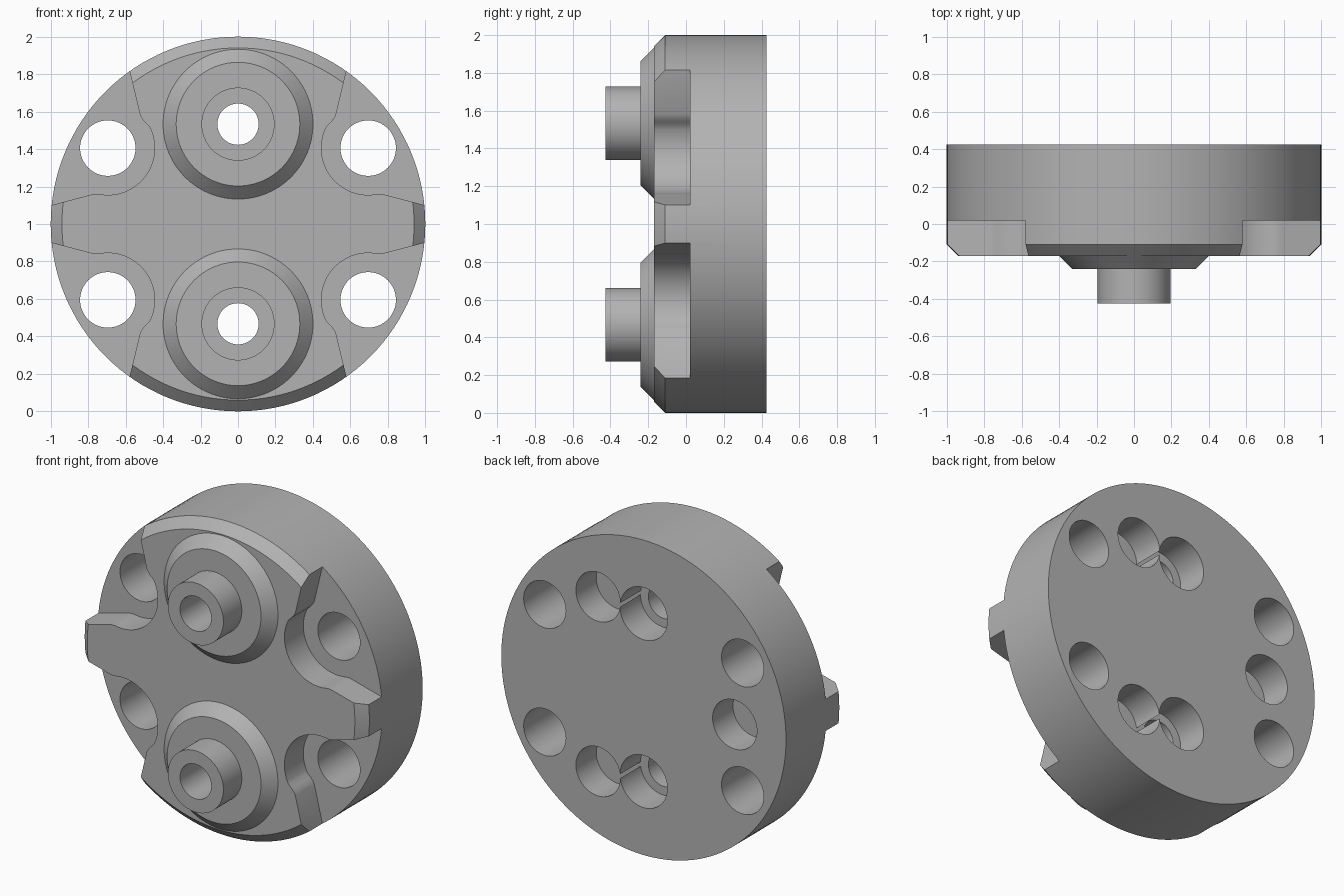
import bpy, bmesh
from math import cos, sin, radians, tau

if "Cube" in bpy.data.objects:
    bpy.data.objects.remove(bpy.data.objects["Cube"])

FRONT, BACK, MID = -0.17, 0.425, 1.0
FLOOR = 0.02          # bottom of the corner pockets
BORE = 0.22           # bottom of the blind holes in the back

steel = bpy.data.materials.new("grey metal")
steel.use_nodes = True
GREY = (0.45, 0.45, 0.45, 1)
steel.diffuse_color = GREY
steel.node_tree.nodes["Principled BSDF"].inputs["Base Color"].default_value = GREY


def finish(name, bm):
    bmesh.ops.recalc_face_normals(bm, faces=bm.faces)
    mesh = bpy.data.meshes.new(name)
    bm.to_mesh(mesh)
    bm.free()
    mesh.materials.append(steel)
    ob = bpy.data.objects.new(name, mesh)
    bpy.context.collection.objects.link(ob)
    return ob


def turned(name, x, z, profile, n=64):
    """Solid turned about a y-wise axis; profile lists (radius, y)."""
    bm = bmesh.new()
    rings = [[bm.verts.new((x + r * cos(tau * i / n), y, z + r * sin(tau * i / n)))
              for i in range(n)] for r, y in profile]
    for a, b in zip(rings, rings[1:]):
        for i in range(n):
            j = (i + 1) % n
            bm.faces.new((a[i], a[j], b[j], b[i]))
    bm.faces.new(rings[0])
    bm.faces.new(rings[-1])
    return finish(name, bm)


def prism(name, points, y0, y1):
    bm = bmesh.new()
    face = bm.faces.new([bm.verts.new((x, y0, z)) for x, z in points])
    out = bmesh.ops.extrude_face_region(bm, geom=[face])
    moved = [v for v in out["geom"] if isinstance(v, bmesh.types.BMVert)]
    bmesh.ops.translate(bm, verts=moved, vec=(0, y1 - y0, 0))
    return finish(name, bm)


def combine(body, tool, operation):
    tool.hide_render = True
    mod = body.modifiers.new("combine", 'BOOLEAN')
    mod.operation, mod.solver, mod.object = operation, 'EXACT', tool
    bpy.context.view_layer.objects.active = body
    bpy.ops.object.modifier_apply(modifier=mod.name)
    bpy.data.objects.remove(tool)


# Round body with a chamfered front rim
body = turned("flange_body", 0, MID,
              [(0.94, FRONT), (1, -0.11), (1, BACK)], 128)

# Four corner pockets, each with a through hole
arc = [(0.695 + 0.25 * cos(radians(a)), 0.405 + 0.25 * sin(radians(a)))
       for a in range(152, 283, 5)]
outline = ([(0.64, 1.07), (0.522, 0.58), (0.512, 0.562), (0.495, 0.541)] + arc
           + [(0.77, 0.16), (0.79, 0.155), (1.3, 0.02), (1.3, 1.07)])
for sx in (-1, 1):
    for sz in (-1, 1):
        points = [(sx * x, MID + sz * z) for x, z in outline]
        combine(body, prism("pocket_cutter", points, -0.6, FLOOR), 'DIFFERENCE')
        hole = turned("hole_cutter", sx * 0.695, MID + sz * 0.405,
                      [(0.148, -0.6), (0.148, 0.6)])
        combine(body, hole, 'DIFFERENCE')

# Two conical bosses with hollow pins and counterbored backs
for sz in (-1, 1):
    z = MID + sz * 0.533
    boss = turned("boss", 0, z, [(0.195, -0.425), (0.195, -0.24), (0.33, -0.24),
                                 (0.4, FRONT), (0.4, -0.05)], 96)
    combine(body, boss, 'UNION')
    combine(body, turned("bore_cutter", 0, z, [(0.11, -0.6), (0.11, 0.6)]), 'DIFFERENCE')
    combine(body, turned("counterbore_cutter", 0, z, [(0.166, BORE), (0.166, 0.6)]),
            'DIFFERENCE')

# Three blind holes in the back, evenly spaced
for a in (60, 180, 300):
    x, z = 0.64 * cos(radians(a)), MID + 0.64 * sin(radians(a))
    combine(body, turned("blind_hole_cutter", x, z, [(0.156, BORE), (0.156, 0.6)]),
            'DIFFERENCE')

# Smooth round walls, crisp machined edges
bpy.ops.object.select_all(action='DESELECT')
body.select_set(True)
bpy.context.view_layer.objects.active = body
bpy.ops.object.shade_smooth_by_angle(angle=radians(25))
